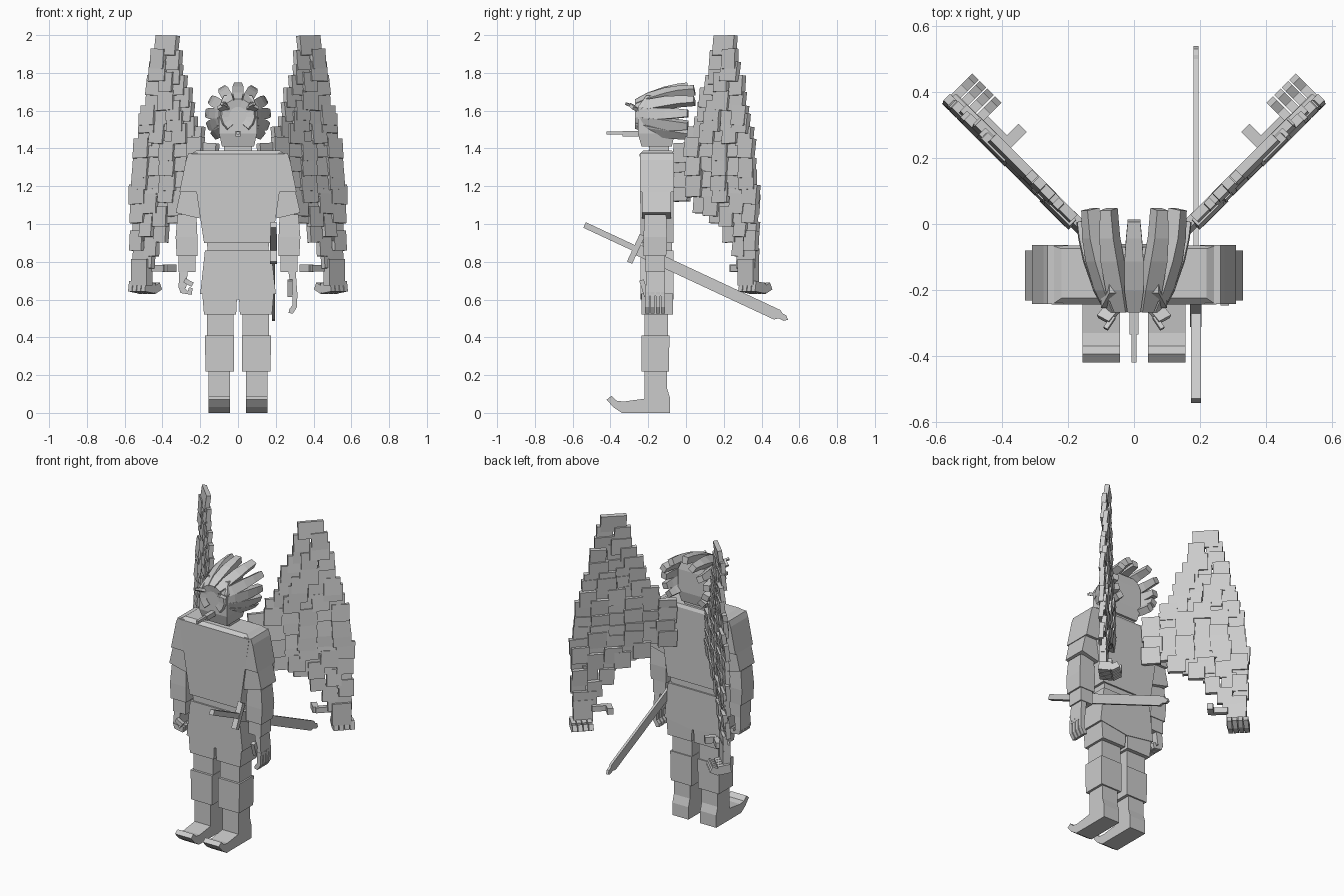
import bpy, bmesh, math, random
from mathutils import Matrix, Vector, Euler

cube = bpy.data.objects.get("Cube")
if cube:
    bpy.data.objects.remove(cube)
random.seed(4)

grey = bpy.data.materials.new("light_grey")
grey.use_nodes = True
grey.diffuse_color = (0.6, 0.6, 0.6, 1)
grey.node_tree.nodes["Principled BSDF"].inputs["Base Color"].default_value = (0.6, 0.6, 0.6, 1)


def save(name, bm, mirror=False):
    """Turn the bmesh into an object, or into a left and right pair."""
    bmesh.ops.recalc_face_normals(bm, faces=bm.faces)
    for side in (("left_", "right_") if mirror else ("",)):
        if side == "right_":
            bmesh.ops.scale(bm, vec=(-1, 1, 1), verts=bm.verts)
            bmesh.ops.reverse_faces(bm, faces=bm.faces)
        me = bpy.data.meshes.new(side + name)
        bm.to_mesh(me)
        me.materials.append(grey)
        bpy.context.collection.objects.link(bpy.data.objects.new(side + name, me))
    bm.free()


def box(bm, c, size, rot=(0, 0, 0), frame=None):
    m = Matrix.Translation(c) @ Euler(rot).to_matrix().to_4x4() @ Matrix.Diagonal((*size, 1))
    bmesh.ops.create_cube(bm, size=1, matrix=(frame @ m) if frame else m)


def skin(bm, rings):
    """Join rings of points into a closed solid."""
    rows = [[bm.verts.new(p) for p in r] for r in rings]
    n = len(rows[0])
    for a, b in zip(rows, rows[1:]):
        for i in range(n):
            bm.faces.new((a[i], a[(i + 1) % n], b[(i + 1) % n], b[i]))
    bm.faces.new(rows[0][::-1])
    bm.faces.new(rows[-1])


def stack(bm, *levels):
    """Rectangular solid from levels of (z, x0, x1, y0, y1)."""
    skin(bm, [[(a, c, z), (b, c, z), (b, d, z), (a, d, z)] for z, a, b, c, d in levels])


def plate_x(bm, x0, x1, pts):
    skin(bm, [[(x, y, z) for y, z in pts] for x in (x0, x1)])


def plate_y(bm, y0, y1, pts):
    skin(bm, [[(x, y, z) for x, z in pts] for y in (y0, y1)])


# Torso, belt and skirt
bm = bmesh.new()
stack(bm, (.90, -.18, .18, -.24, -.065), (1.37, -.25, .25, -.245, -.065),
      (1.39, -.22, .22, -.225, -.075))
save("torso", bm)
bm = bmesh.new()
stack(bm, (.85, -.16, .16, -.23, -.075), (.905, -.165, .165, -.23, -.075))
save("belt", bm)
bm = bmesh.new()
plate_y(bm, -.24, -.065, [(-.175, .86), (.175, .86), (.20, .63), (0, .60), (-.20, .63)])
save("skirt", bm)

# Neck and head
bm = bmesh.new()
stack(bm, (1.38, -.075, .075, -.195, -.09), (1.42, -.075, .075, -.195, -.09),
      (1.47, -.06, .06, -.19, -.095))
save("neck", bm)
bm = bmesh.new()
stack(bm, (1.41, -.085, .085, -.235, -.075), (1.48, -.10, .10, -.255, -.06),
      (1.62, -.10, .10, -.255, -.06), (1.68, -.075, .075, -.21, -.07))
save("head", bm)

# Thin rod held in the mouth
bm = bmesh.new()
box(bm, (0, -.29, 1.478), (.028, .09, .03))
box(bm, (0, -.37, 1.482), (.016, .10, .018))
save("mouth_rod", bm)

# Slanted brow spikes and eyes
bm = bmesh.new()
box(bm, (.078, -.272, 1.615), (.045, .05, .018), (-.4, .45, .5))
box(bm, (.074, -.30, 1.63), (.014, .045, .014), (-.3, .3, .5))
box(bm, (.068, -.256, 1.59), (.03, .012, .018), (0, .4, 0))
save("brow", bm, True)

# Hair: segmented strands fanning back from the forehead and cheeks
bm = bmesh.new()
for deg in (0, 30, -30, 60, -60, 86, -86, 110, -110, 130, -130):
    a = math.radians(deg)
    out, side = Vector((math.sin(a), 0, math.cos(a))), Vector((math.cos(a), 0, -math.sin(a)))
    ext = .035 if abs(deg) in (30, 60) else 0
    path = [(-.265, .065, .02), (-.20, .10, .029), (-.11, .132, .029),
            (-.04, .147, .024), (.01 + ext, .153, .019)]
    rings = []
    for y, r, w in path:
        p = Vector((0, y, 1.575)) + out * r
        t = out * .021 + Vector((0, -.004, 0))
        rings.append([p + side * w + t, p - side * w + t, p - side * w - t, p + side * w - t])
    skin(bm, rings)
save("hair", bm)

# Shoulder pads, sleeves and forearms
bm = bmesh.new()
plate_y(bm, -.243, -.063, [(.215, 1.375), (.262, 1.375), (.275, 1.34), (.31, 1.17), (.20, 1.17)])
save("shoulder_pad", bm, True)
bm = bmesh.new()
plate_y(bm, -.232, -.08, [(.205, 1.20), (.298, 1.20), (.33, 1.06), (.27, 1.045), (.205, 1.03)])
save("sleeve", bm, True)
bm = bmesh.new()
stack(bm, (.83, .215, .325, -.225, -.105), (.93, .215, .33, -.225, -.10), (1.05, .22, .32, -.22, -.105))
stack(bm, (.745, .225, .315, -.215, -.11), (.84, .225, .315, -.215, -.11))
save("forearm", bm, True)

# Open left hand with curved fingers
bm = bmesh.new()
stack(bm, (.62, .285, .315, -.215, -.11), (.76, .265, .305, -.21, -.115))
for i in range(4):
    y = -.205 + i * .028
    plate_y(bm, y - .011, y + .011, [(.288, .64), (.315, .64), (.312, .56), (.29, .525),
                                     (.268, .53), (.272, .55), (.288, .57)])
box(bm, (.275, -.222, .66), (.025, .025, .09), (.3, 0, 0))
save("left_hand", bm)

# Half closed right hand
bm = bmesh.new()
stack(bm, (.66, -.315, -.275, -.215, -.11), (.76, -.31, -.265, -.21, -.115))
for i in range(4):
    y = -.205 + i * .028
    plate_y(bm, y - .011, y + .011, [(-.315, .67), (-.305, .635), (-.245, .625), (-.24, .66),
                                     (-.26, .665), (-.265, .645), (-.285, .665)])
box(bm, (-.262, -.222, .69), (.05, .025, .025), (0, .5, 0))
save("right_hand", bm)

# Legs
for name, levels in {
    "thigh": [(.52, .01, .18, -.235, -.07), (.64, .004, .19, -.235, -.068)],
    "upper_leg": [(.40, .025, .165, -.22, -.095), (.53, .025, .165, -.22, -.095)],
    "knee_guard": [(.22, .022, .172, -.235, -.09), (.41, .022, .175, -.235, -.088)],
}.items():
    bm = bmesh.new()
    stack(bm, *levels)
    save(name, bm, True)

# Boots with upturned toes
bm = bmesh.new()
plate_x(bm, .042, .157, [(-.10, .23), (-.10, .13), (-.085, .08), (-.085, 0), (-.34, 0), (-.385, .03),
                         (-.42, .07), (-.395, .09), (-.37, .065), (-.33, .06), (-.22, .075), (-.22, .23)])
save("boot", bm, True)

# Sword worn at the left hip, pointing down and back
frame = Matrix.Translation((.188, -.265, .868)) @ Matrix.Rotation(math.radians(-25), 4, 'X')
bm = bmesh.new()
box(bm, (0, -.155, 0), (.03, .29, .032), frame=frame)
save_pts = [(0, .03), (.83, .03), (.85, .018), (.87, .018), (.888, 0),
            (.87, -.014), (.84, -.014), (.82, -.03), (0, -.03)]
box(bm, (0, 0, 0), (.035, .03, .16), frame=frame)
blade = bmesh.new()
plate_x(blade, -.008, .008, save_pts)
blade.transform(frame)
save("sword_hilt", bm)
save("sword_blade", blade)

# Wings: overlapping feather tiles in a plane swept back at 45 degrees
r = math.sqrt(.5)
wing = Matrix(((r, r, 0, .18), (r, -r, 0, 0), (0, 0, 1, 0), (0, 0, 0, 1)))
outline = [(.78, .29, .365), (.93, .25, .375), (1.0, .17, .378), (1.08, .08, .38), (1.14, .0, .378),
           (1.17, -.06, .375), (1.40, -.055, .355), (1.43, .0, .35), (1.5, .035, .34), (1.6, .065, .32),
           (1.75, .11, .29), (1.9, .145, .26), (2.0, .16, .24)]


def span(z):
    z = min(max(z, .78), 2.0)
    for (z0, a0, b0), (z1, a1, b1) in zip(outline, outline[1:]):
        if z <= z1:
            t = (z - z0) / (z1 - z0)
            return a0 + (a1 - a0) * t, b0 + (b1 - b0) * t


bm = bmesh.new()
rows = 17
for k in range(rows):
    z = .83 + k * (1.945 - .83) / (rows - 1)
    lo, hi = span(z)
    n = max(1, round((hi - lo) / .068))
    w = (hi - lo) / n
    for i in range(n):
        s = lo + (i + .5) * w + (random.uniform(-.008, .008) if n > 1 else 0)
        jz = random.uniform(-.022, .022) if k < rows - 1 else 0
        box(bm, (s / r, (i % 2 - .5) * .012, z + jz), (w / r * 1.1, .028, .105),
            (math.radians(random.uniform(3, 8)), math.radians(random.uniform(-3, 3)), 0), wing)
save("wing", bm, True)

# Wing claws: palm, curled fingers and thumb
bm = bmesh.new()
box(bm, (.33 / r, 0, .745), (.115, .045, .14), frame=wing)
for i in range(4):
    s = (.305 + i * .023) / r
    box(bm, (s, -.015, .665), (.028, .075, .055), (.15, 0, 0), wing)
    box(bm, (s, -.07, .66), (.028, .055, .04), (-.45, 0, 0), wing)
box(bm, (.26 / r, -.03, .765), (.10, .03, .035), frame=wing)
box(bm, (.225 / r, -.06, .765), (.035, .07, .04), frame=wing)
save("wing_claw", bm, True)
